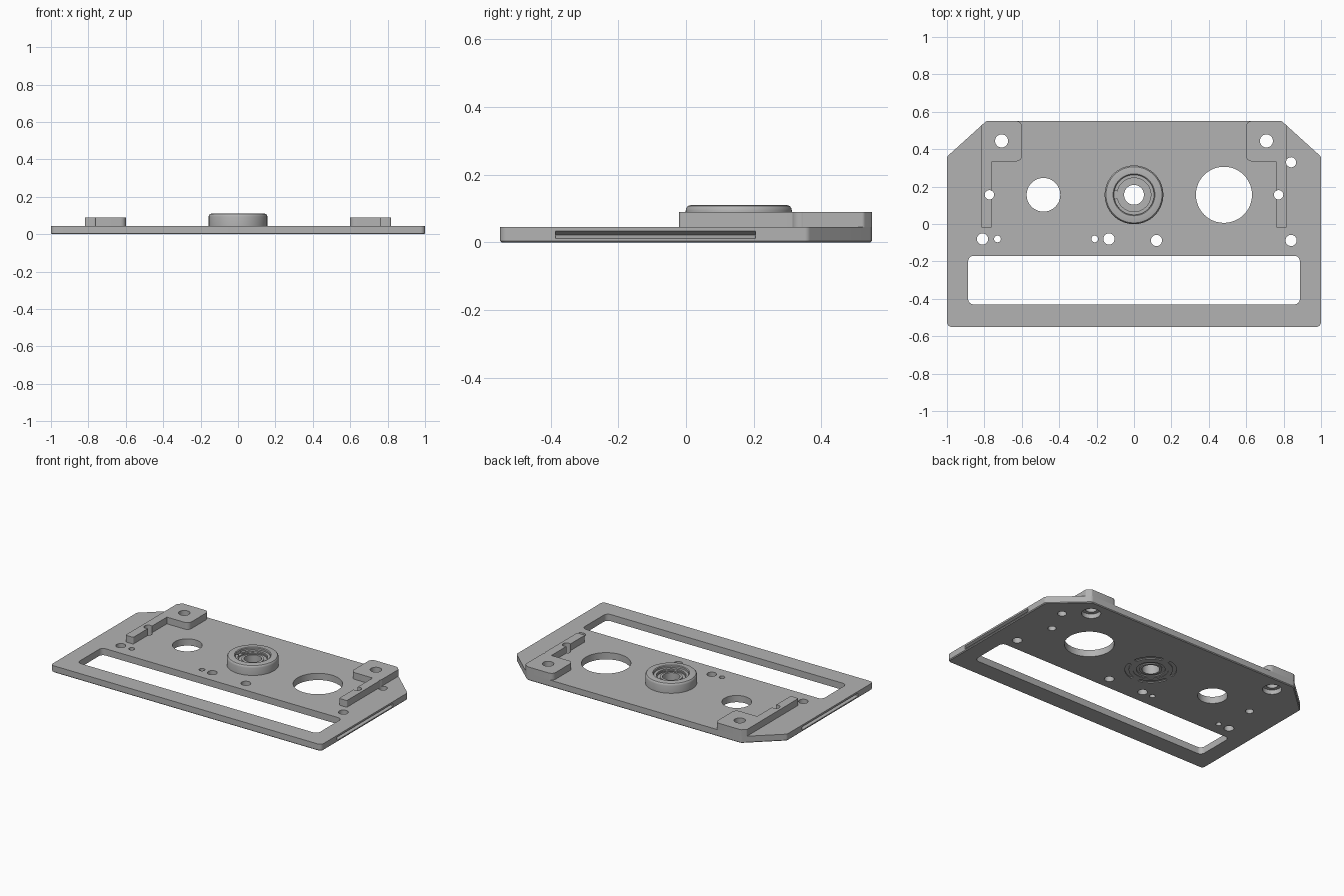
import bpy, bmesh, math
from mathutils import Vector

default = bpy.data.objects.get("Cube")
if default:
    bpy.data.objects.remove(default, do_unlink=True)

grey = bpy.data.materials.new("machined grey")
grey.use_nodes = True
grey.diffuse_color = (0.45, 0.45, 0.45, 1)
grey.node_tree.nodes["Principled BSDF"].inputs["Base Color"].default_value = (0.45, 0.45, 0.45, 1)

TOP = 0.045      # top of the plate
HUB_Y = 0.156    # line of the large holes


def rounded(points, radii, steps=6):
    """Outline with each corner rounded by its own radius."""
    out = []
    for i, (p, r) in enumerate(zip(points, radii)):
        p = Vector(p)
        a = (Vector(points[i - 1]) - p).normalized()
        b = (Vector(points[(i + 1) % len(points)]) - p).normalized()
        if r == 0:
            out.append(p)
            continue
        half = a.angle(b) / 2
        centre = p + (a + b).normalized() * (r / math.sin(half))
        u = p + a * (r / math.tan(half)) - centre
        v = p + b * (r / math.tan(half)) - centre
        sweep = u.angle(v)
        for k in range(steps + 1):
            t = k / steps
            out.append(centre + (u * math.sin((1 - t) * sweep) + v * math.sin(t * sweep)) / math.sin(sweep))
    return out


def add_prism(bm, outline, z0, z1):
    face = bm.faces.new([bm.verts.new((p[0], p[1], z0)) for p in outline])
    moved = bmesh.ops.extrude_face_region(bm, geom=[face])["geom"]
    verts = [g for g in moved if isinstance(g, bmesh.types.BMVert)]
    bmesh.ops.translate(bm, verts=verts, vec=(0, 0, z1 - z0))


def circle(x, y, r, n=48):
    return [(x + r * math.cos(math.tau * i / n), y + r * math.sin(math.tau * i / n)) for i in range(n)]


def arc_band(y, r0, r1, start, end, n=40):
    angles = [math.radians(start + (end - start) * i / n) for i in range(n + 1)]
    return ([(r1 * math.cos(a), y + r1 * math.sin(a)) for a in angles]
            + [(r0 * math.cos(a), y + r0 * math.sin(a)) for a in reversed(angles)])


def add_lathe(bm, profile, y, n=64):
    rings = [[bm.verts.new((r * math.cos(math.tau * i / n), y + r * math.sin(math.tau * i / n), z))
              for i in range(n)] for r, z in profile]
    for k, ring in enumerate(rings):
        nxt = rings[(k + 1) % len(rings)]
        for i in range(n):
            j = (i + 1) % n
            bm.faces.new((ring[i], ring[j], nxt[j], nxt[i]))


def finish(name, bm):
    bmesh.ops.recalc_face_normals(bm, faces=bm.faces)
    mesh = bpy.data.meshes.new(name)
    bm.to_mesh(mesh)
    bm.free()
    mesh.materials.append(grey)
    obj = bpy.data.objects.new(name, mesh)
    bpy.context.collection.objects.link(obj)
    return obj


def select(obj):
    bpy.ops.object.select_all(action='DESELECT')
    obj.select_set(True)
    bpy.context.view_layer.objects.active = obj


def cut(obj, cutter):
    mod = obj.modifiers.new("cut", 'BOOLEAN')
    mod.operation, mod.solver, mod.object = 'DIFFERENCE', 'EXACT', cutter
    mod.use_self = True
    select(obj)
    bpy.ops.object.modifier_apply(modifier=mod.name)


# Base plate with clipped back corners and a chamfered lower rim
bm = bmesh.new()
corners = [(-1, -0.55), (1, -0.55), (1, 0.36), (0.79, 0.55), (-0.79, 0.55), (-1, 0.36)]
add_prism(bm, rounded(corners, [0.025, 0.025, 0.02, 0.03, 0.03, 0.02]), 0, TOP)
rim = [e for e in bm.edges if all(v.co.z < 0.001 for v in e.verts)]
bmesh.ops.bevel(bm, geom=rim, offset=0.005, segments=1, affect='EDGES')
plate = finish("base_plate", bm)

# Corner brackets: a pad with a long arm, following the clipped corner
brackets = []
for name, s in (("left_bracket", 1), ("right_bracket", -1)):
    shape = [(0.818, -0.02), (0.818, 0.525), (0.79, 0.55), (0.599, 0.55),
             (0.599, 0.335), (0.76, 0.335), (0.76, -0.02)]
    outline = rounded(shape, [0.008, 0.012, 0.012, 0.03, 0.03, 0, 0.008])
    bm = bmesh.new()
    add_prism(bm, [(s * p[0], p[1]) for p in outline], TOP, 0.09)
    brackets.append(finish(name, bm))

# Cutter for every opening
bm = bmesh.new()
slot = [(-0.887, -0.43), (0.887, -0.43), (0.887, -0.17), (-0.887, -0.17)]
add_prism(bm, rounded(slot, [0.03] * 4), -0.1, 0.2)
holes = [(-0.484, HUB_Y, 0.09), (0.481, HUB_Y, 0.15), (0, HUB_Y, 0.107),
         (-0.81, -0.08, 0.03), (-0.73, -0.08, 0.018), (-0.21, -0.08, 0.018),
         (-0.134, -0.08, 0.03), (0.12, -0.088, 0.03), (0.84, -0.088, 0.03),
         (0.84, 0.33, 0.027), (-0.773, HUB_Y, 0.025), (0.773, HUB_Y, 0.025)]
for x, y, r in holes:
    add_prism(bm, circle(x, y, r), -0.1, 0.2)
for s in (-1, 1):
    # Bracket screw holes, counterbored underneath
    add_prism(bm, circle(s * 0.708, 0.444, 0.035), -0.1, 0.2)
    add_prism(bm, circle(s * 0.708, 0.444, 0.058), -0.1, 0.03)
    # Tapered groove along each side edge
    tri = [(s * 1.004, 0.035), (s * 0.975, 0.0225), (s * 1.004, 0.01)]
    ends = [[bm.verts.new((x, y, z)) for x, z in tri] for y in (-0.385, 0.205)]
    for end in ends:
        bm.faces.new(end)
    for i in range(3):
        j = (i + 1) % 3
        bm.faces.new((ends[0][i], ends[0][j], ends[1][j], ends[1][i]))
# Shallow arcs around the hub on the underside
for start in (10, 100, 190, 280):
    add_prism(bm, arc_band(HUB_Y, 0.132, 0.155, start, start + 70), -0.1, 0.006)
cutter = finish("opening_cutter", bm)
cutter.hide_render = True
for obj in [plate] + brackets:
    cut(obj, cutter)
bpy.data.objects.remove(cutter, do_unlink=True)

# Raised hub ring with a rounded rim
bm = bmesh.new()
add_lathe(bm, [(0.107, TOP), (0.157, TOP), (0.157, 0.094), (0.155, 0.102), (0.15, 0.108),
               (0.143, 0.11), (0.112, 0.11), (0.107, 0.106)], HUB_Y)
hub = finish("hub_ring", bm)

# Bearing with grooved faces between its two races
bm = bmesh.new()
add_lathe(bm, [(0.107, 0.003), (0.107, 0.085), (0.086, 0.085), (0.086, 0.078), (0.068, 0.078),
               (0.068, 0.085), (0.053, 0.085), (0.053, 0.003), (0.068, 0.003), (0.068, 0.01),
               (0.086, 0.01), (0.086, 0.003)], HUB_Y)
bearing = finish("bearing", bm)

# Split retaining ring above the bearing
bm = bmesh.new()
add_prism(bm, arc_band(HUB_Y, 0.09, 0.107, -168, 168, 56), 0.085, 0.094)
clip = finish("retaining_ring", bm)

for obj in [plate, hub, bearing, clip] + brackets:
    select(obj)
    bpy.ops.object.shade_smooth_by_angle(angle=math.radians(30))
